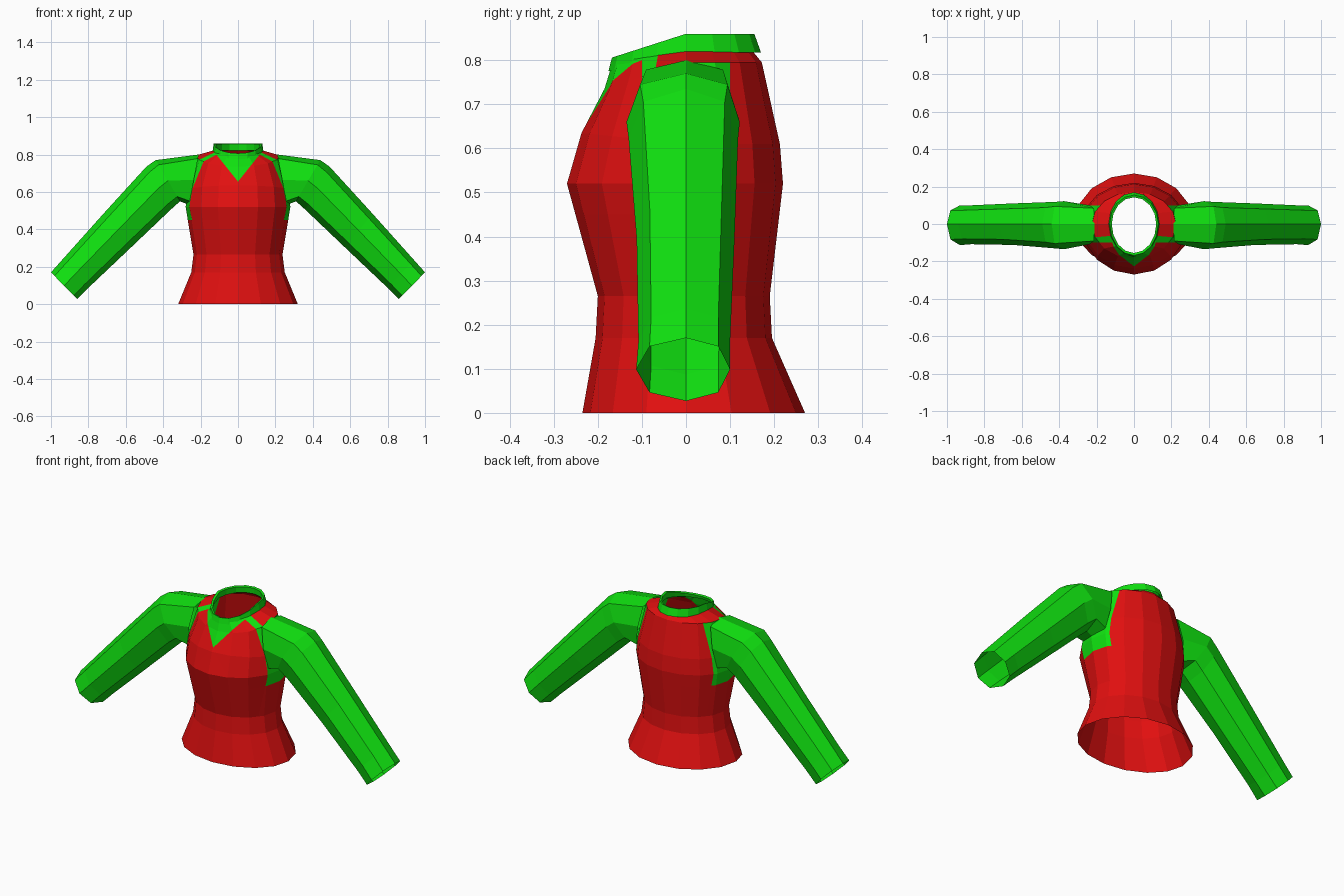
import bpy, bmesh, math
from mathutils import Vector

cube = bpy.data.objects.get("Cube")
if cube:
    bpy.data.objects.remove(cube, do_unlink=True)


def material(name, color):
    m = bpy.data.materials.new(name)
    m.use_nodes = True
    m.diffuse_color = color
    m.node_tree.nodes["Principled BSDF"].inputs["Base Color"].default_value = color
    return m


RED = material("red cloth", (0.75, 0.005, 0.005, 1))
GREEN = material("green cloth", (0.005, 0.75, 0.005, 1))


def loft(rings):
    """Skin a list of closed rings with quads, leaving both ends open."""
    bm = bmesh.new()
    loops = [[bm.verts.new(p) for p in ring] for ring in rings]
    for a, b in zip(loops, loops[1:]):
        for i in range(len(a)):
            j = (i + 1) % len(a)
            bm.faces.new((a[i], a[j], b[j], b[i]))
    return bm


def finish(bm, name, *mats):
    mesh = bpy.data.meshes.new(name)
    bm.normal_update()
    bm.to_mesh(mesh)
    bm.free()
    for m in mats:
        mesh.materials.append(m)
    obj = bpy.data.objects.new(name, mesh)
    bpy.context.collection.objects.link(obj)
    return obj


def body_ring(half_x, front, back, z_front, z_back, sides=16):
    """Egg-shaped ring around the body whose front half can dip or rise."""
    pts = []
    for i in range(sides):
        a = math.tau * i / sides
        c = math.sin(a)
        y = c * (back if c > 0 else front)
        z = z_back + (z_front - z_back) * max(0, -c)
        pts.append(Vector((half_x * math.cos(a), y, z)))
    return pts


def cut(bm, test, point, normal):
    """Slice the faces that pass the test along a plane."""
    faces = [f for f in bm.faces if test(f.calc_center_median())]
    geom = set(faces)
    for f in faces:
        geom.update(f.edges)
        geom.update(f.verts)
    bmesh.ops.bisect_plane(bm, geom=list(geom), dist=1e-5,
                           plane_co=point, plane_no=normal)


# Torso: waisted shell, open at hem and neck
bm = loft([
    body_ring(0.32, 0.235, 0.27, 0, 0),
    body_ring(0.25, 0.205, 0.195, 0.17, 0.17),
    body_ring(0.238, 0.20, 0.19, 0.265, 0.265),
    body_ring(0.28, 0.27, 0.22, 0.52, 0.52),
    body_ring(0.27, 0.237, 0.213, 0.635, 0.61),
    body_ring(0.225, 0.185, 0.172, 0.735, 0.795),
    body_ring(0.13, 0.165, 0.15, 0.80, 0.822),
])

# Cut lines for the V neck insert and the underarm panels
V_TIP, V_SLOPE = 0.655, 0.8
chest = lambda c: c.y < 0 and c.z > 0.55
flank = lambda c: abs(c.x) > 0.12 and 0.3 < c.z < 0.79
for s in (-1, 1):
    cut(bm, chest, (0, 0, V_TIP), (s, 0, -V_SLOPE))
    cut(bm, flank, (0, 0.1 * s, 0), (0, 1, 0))
cut(bm, flank, (0, 0, 0.45), (0, 0, 1))

for f in bm.faces:
    c = f.calc_center_median()
    in_v = c.y < 0 and abs(c.x) < V_SLOPE * (c.z - V_TIP)
    in_panel = flank(c) and abs(c.y) < 0.1 and c.z > 0.45
    f.material_index = 1 if in_v or in_panel else 0
finish(bm, "torso", RED, GREEN)

# Collar: flared band folded over at the top
finish(loft([
    body_ring(0.136, 0.176, 0.170, 0.775, 0.818),
    body_ring(0.130, 0.168, 0.155, 0.806, 0.860),
    body_ring(0.119, 0.155, 0.143, 0.802, 0.856),
    body_ring(0.122, 0.160, 0.146, 0.785, 0.822),
]), "collar", GREEN)


def sleeve_ring(side, top, bottom, front, back, power):
    """Eight-sided ring between an upper and a lower point of the sleeve."""
    pts = []
    for i in range(8):
        a = math.tau * i / 8
        c, s = [math.copysign(abs(v) ** power, v) for v in (math.cos(a), math.sin(a))]
        t = (1 + c) / 2
        x = bottom[0] + (top[0] - bottom[0]) * t
        z = bottom[1] + (top[1] - bottom[1]) * t
        pts.append(Vector((side * x, s * (back if s > 0 else front), z)))
    return pts


# Sleeves: shoulder cap, upper arm, elbow, open cuff
SLEEVE = [
    ((0.21, 0.80), (0.262, 0.53), 0.108, 0.10, 0.5),
    ((0.44, 0.77), (0.31, 0.55), 0.135, 0.122, 0.75),
    ((0.49, 0.735), (0.36, 0.505), 0.13, 0.118, 0.85),
    ((0.72, 0.483), (0.57, 0.305), 0.112, 0.11, 0.9),
    ((0.94, 0.237), (0.80, 0.087), 0.108, 0.10, 0.9),
    ((1.0, 0.17), (0.86, 0.027), 0.113, 0.10, 0.9),
]
for name, side in (("left_sleeve", 1), ("right_sleeve", -1)):
    bm = loft([sleeve_ring(side, *ring) for ring in SLEEVE])
    if side > 0:
        bmesh.ops.reverse_faces(bm, faces=bm.faces[:])
    finish(bm, name, GREEN)
